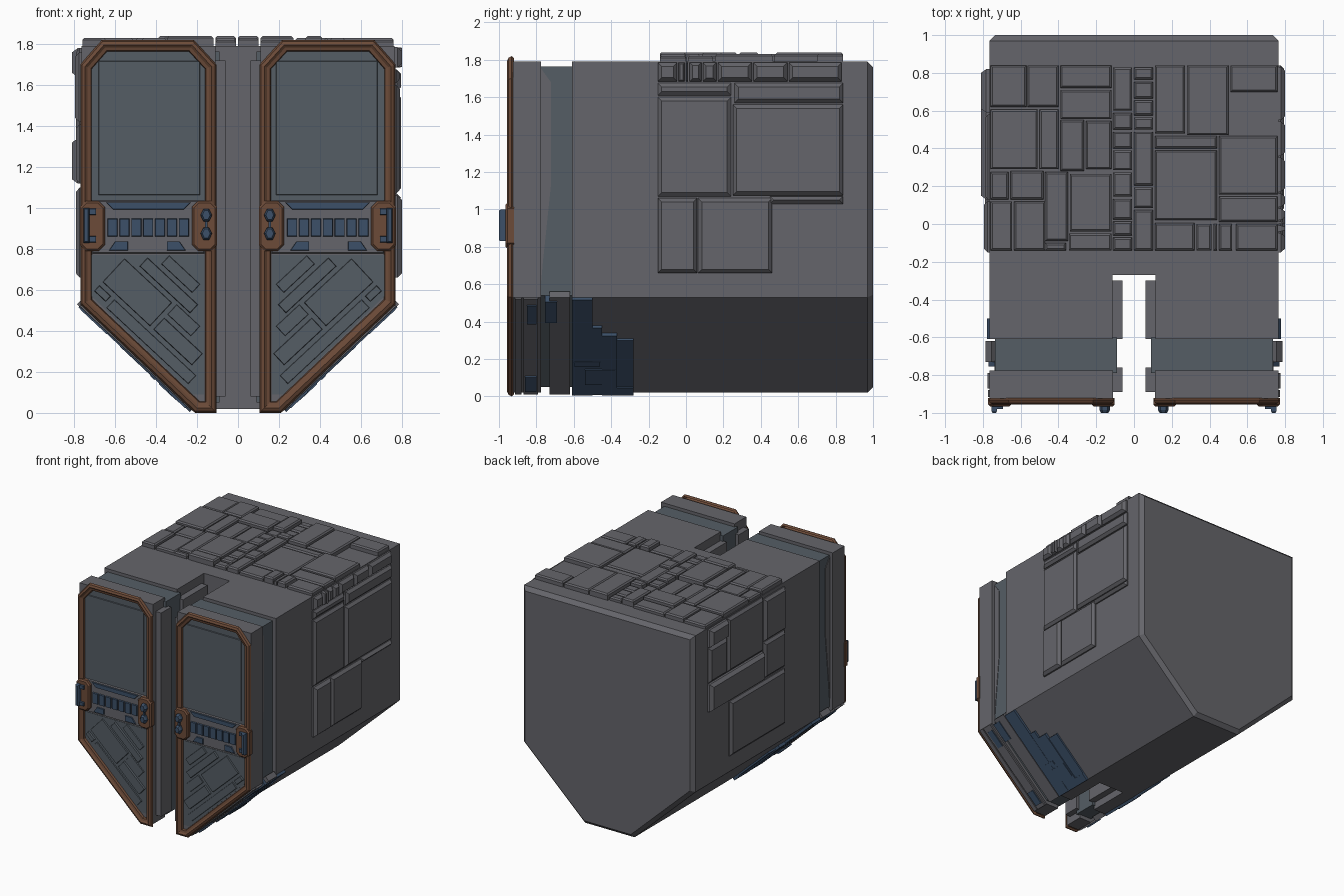
import bpy, bmesh, random
from mathutils import Vector

random.seed(4)


def material(name, r, g, b):
    m = bpy.data.materials.new(name)
    m.diffuse_color = (r, g, b, 1)
    return m


GREY = material("hull_grey", .13, .13, .145)
BLUE = material("dark_blue", .045, .08, .14)
BRONZE = material("bronze", .15, .07, .04)
SLATE = material("slate_panel", .09, .11, .13)


def inset(poly, d):
    """Offset a convex counter-clockwise polygon inwards by d."""
    pts = [Vector(p) for p in poly]
    out = []
    for i, p in enumerate(pts):
        e1 = (p - pts[i - 1]).normalized()
        e2 = (pts[(i + 1) % len(pts)] - p).normalized()
        n1, n2 = Vector((-e1.y, e1.x)), Vector((-e2.y, e2.x))
        out.append(p + (n1 + n2) * d / (1 + n1.dot(n2)))
    return out


def rect(a0, a1, b0, b1):
    return [(a0, b0), (a1, b0), (a1, b1), (a0, b1)]


AXES = {'x': lambda a, b, h: (h, a, b), 'y': lambda a, b, h: (a, h, b), 'z': lambda a, b, h: (a, b, h)}


def build(name, solids, mat=GREY, mirror=False, axis='y', caps=True):
    """Each solid is (profile, [(inset, height), ...]) swept along the axis."""
    bm = bmesh.new()
    for profile, levels in solids:
        loops = [[bm.verts.new(AXES[axis](p[0], p[1], h)) for p in inset(profile, d)] for d, h in levels]
        n = len(profile)
        for lo, hi in zip(loops, loops[1:]):
            for i in range(n):
                bm.faces.new((lo[i], lo[(i + 1) % n], hi[(i + 1) % n], hi[i]))
        if caps:
            bm.faces.new(loops[0])
            bm.faces.new(loops[-1])
    bmesh.ops.recalc_face_normals(bm, faces=bm.faces)
    me = bpy.data.meshes.new(name)
    bm.to_mesh(me)
    bm.free()
    me.materials.append(mat)
    ob = bpy.data.objects.new(name, me)
    bpy.context.collection.objects.link(ob)
    if mirror:
        ob.modifiers.new("mirror", 'MIRROR')
    return ob


# Main hull with the front slot cut out
hull_section = [(-.22, .02), (.22, .02), (.765, .53), (.765, 1.79), (-.765, 1.79), (-.765, .53)]
hull = build("hull", [(hull_section, [(0, -.61), (0, .97), (.03, 1)])])
cutter = build("slot_cutter", [(rect(-.115, .115, -.5, 2.5), [(0, -1.2), (0, -.27)])])
cutter.hide_render = True
cutter.hide_viewport = True
cut = hull.modifiers.new("slot", 'BOOLEAN')
cut.operation = 'DIFFERENCE'
cut.solver = 'EXACT'
cut.object = cutter

# Twin front pods: recessed neck, front block, inner wall plates
pod = [(.11, .02), (.22, .02), (.765, .53), (.765, 1.79), (.11, 1.79)]
neck = [(.09, .05), (.22, .05), (.735, .54), (.735, 1.765), (.09, 1.765)]
build("pod_neck", [(neck, [(0, -.79), (0, -.6)])], SLATE, True)
build("pod_block", [(pod, [(0, -.925), (0, -.775)])], GREY, True)
build("neck_collar", [([(-.78, .55), (-.765, .72), (-.722, 1.13), (-.722, 1.68), (-.78, 1.76)][::-1],
                       [(0, .7), (0, .739)])], GREY, True, 'x')
build("inner_wall_plate", [(rect(-.61, -.30, .08, 1.72), [(0, .125), (0, .062)]),
                           (rect(-.89, -.76, .08, 1.72), [(0, .125), (0, .062)])], GREY, True, 'x')

# Bronze door frame
door = [(.105, 0), (.21, 0), (.77, .53), (.77, 1.70), (.665, 1.82), (.215, 1.82), (.105, 1.70)]
build("door_frame", [(door, [(.012, -.92), (0, -.932), (.008, -.948), (.024, -.956), (.036, -.946),
                             (.052, -.942), (.058, -.92)])], BRONZE, True, caps=False)

# Upper window, middle band and lower panel of each door
window = [(.16, 1.04), (.715, 1.04), (.715, 1.68), (.645, 1.765), (.235, 1.765), (.16, 1.68)]
build("window", [(window, [(0, -.92), (0, -.928)]),
                 (rect(.183, .685, 1.06, 1.72), [(0, -.92), (.006, -.934)])], SLATE, True)
build("door_band", [(rect(.16, .715, .775, 1.04), [(0, -.92), (.008, -.935)])], GREY, True)
build("lower_panel", [([(.165, .09), (.22, .09), (.715, .57), (.715, .77), (.165, .77)],
                       [(0, -.92), (0, -.928)])], SLATE, True)

# Blue inlays on the band
inlays = [(rect(.238 + i * .058, .291 + i * .058, .86, .95), [(0, -.92), (.004, -.948)]) for i in range(7)]
inlays += [([(.265, .99), (.61, .99), (.65, 1.03), (.225, 1.03)], [(0, -.92), (.004, -.944)]),
           ([(.25, .79), (.35, .79), (.35, .84), (.285, .84)], [(0, -.92), (.004, -.944)]),
           ([(.535, .79), (.635, .79), (.6, .84), (.535, .84)], [(0, -.92), (.004, -.944)])]
build("band_inlays", inlays, BLUE, True)


# Diagonal strips on the lower panel, laid out along and across the slope
def diagonal(u0, u1, v0, v1):
    return [(.22 + .73 * u - .68 * v, .09 + .68 * u + .73 * v) for u, v in rect(u0, u1, v0, v1)]


strips = [(.05, .60, .02, .08, .01), (.62, .70, .04, .08, .02), (.10, .36, .10, .18, .02), (.38, .70, .10, .26, .014),
          (.20, .36, .20, .27, .01), (.28, .62, .28, .34, .02), (.34, .55, .36, .42, .012)]
build("panel_strips", [(diagonal(*s[:4]), [(0, -.92), (.004, -.93 - s[4] * .6)]) for s in strips], SLATE, True)


# Bronze latch brackets with blue clamps
def chamfered(x0, x1, z0, z1, c):
    return [(x0 + c, z0), (x1 - c, z0), (x1, z0 + c), (x1, z1 - c), (x1 - c, z1), (x0 + c, z1), (x0, z1 - c), (x0, z0 + c)]


build("latch_brackets", [(chamfered(a, b, .79, 1.035, .03), [(0, -.92), (0, -.955), (.01, -.965)])
                         for a, b in ((.102, .225), (.65, .772))], BRONZE, True)
clamps = [([(x - .028, z), (x - .014, z - .03), (x + .014, z - .03), (x + .028, z), (x + .014, z + .03),
            (x - .014, z + .03)], [(0, -.95), (0, -.985), (.008, -1)]) for x, z in ((.155, .965), (.155, .875))]
clamps += [(rect(.148, .162, .87, .97), [(0, -.95), (0, -.98)]),
           (rect(.725, .755, .83, 1.0), [(0, -.95), (0, -.99), (.006, -1)]),
           (rect(.69, .73, .965, 1.0), [(0, -.95), (.004, -.98)]),
           (rect(.69, .73, .83, .865), [(0, -.95), (.004, -.98)])]
build("latch_clamps", clamps, BLUE, True)


# Stepped slabs on the sloped underside
def slab(y0, y1, z0, z1, t):
    n = Vector((.687, -.727))
    a, b = (Vector((.22 + (z - .02) / .51 * .545, z)) for z in (z0, z1))
    return ([a + n * t, b + n * t, b - n * .03, a - n * .03], [(0, y0), (0, y1)])


build("underside_slabs", [slab(-.61, -.50, .02, .53, .02), slab(-.50, -.45, .02, .38, .018),
                          slab(-.45, -.37, .02, .34, .022), slab(-.37, -.28, .06, .31, .014),
                          slab(-.37, -.28, .02, .06, .022), slab(-.60, -.46, .18, .20, .026),
                          slab(-.54, -.38, .08, .16, .026), slab(-.755, -.69, .41, .52, .022),
                          slab(-.86, -.80, .04, .12, .024), slab(-.85, -.80, .40, .50, .022)], BLUE, True)
build("underside_bands", [slab(-.73, -.62, .02, .54, .014), slab(-.87, -.79, .02, .53, .014),
                          slab(-.915, -.88, .02, .53, .012)], GREY, True)


# Armour plates on the roof
def roof(rects):
    return [(rect(*r), [(0, 1.78), (0, z := random.choice((1.81, 1.82, 1.83))), (.01, z + .01)]) for r in rects]


left = [(-.76, -.57, .62, .84), (-.565, -.4, .62, .84), (-.39, -.12, .72, .84), (-.39, -.12, .555, .71),
        (-.76, -.51, .29, .605), (-.5, -.4, .29, .605), (-.39, -.265, .28, .55), (-.255, -.12, .29, .545),
        (-.76, -.665, .13, .275), (-.655, -.48, .13, .28), (-.47, -.35, -.09, .275), (-.34, -.12, -.04, .265),
        (-.76, -.645, -.14, .12), (-.635, -.47, -.14, .12), (-.47, -.36, -.14, -.1), (-.345, -.12, -.14, -.05)]
right = [(.11, .27, .48, .84), (.28, .5, .47, .84), (.51, .76, .7, .84), (.11, .44, .4, .465),
         (.11, .44, .02, .39), (.45, .76, .155, .465), (.45, .76, .01, .145), (.11, .32, -.14, .005),
         (.33, .41, -.14, .0), (.42, .44, -.14, .0), (.45, .52, -.14, .0), (.54, .76, -.14, .0)]
spine = []
for x0, x1, ys in ((-.11, -.01, (-.14, -.06, .025, .145, .285, .4, .5, .6, .84)),
                   (0, .1, (-.14, .085, .205, .5, .575, .665, .765, .84))):
    spine += [(x0, x1, a, b - .012) for a, b in zip(ys, ys[1:])]
build("roof_plates_left", roof(left), axis='z')
build("roof_plates_right", roof(right), axis='z')
build("roof_spine_plates", roof(spine), axis='z')

# Armour plates on the side walls: (y0, y1, z0, z1, thickness)
ys = (-.15, -.04, .0, .02, .09, .17, .36, .55, .84)
right_side = [(a, b - .008, 1.685, 1.785, .035) for a, b in zip(ys, ys[1:])]
right_side += [(-.15, .24, 1.61, 1.675, .025), (.26, .84, 1.57, 1.675, .03), (-.15, .24, 1.07, 1.6, .025),
               (.25, .84, 1.075, 1.56, .03), (.45, .84, 1.03, 1.07, .03), (-.15, .06, .66, 1.06, .035),
               (.065, .46, .66, 1.06, .03)]
left_side = [(.59, .82, 1.35, 1.63, .025), (.59, .82, 1.64, 1.78, .045), (.13, .58, 1.35, 1.78, .025),
             (-.15, .12, 1.42, 1.76, .03), (.13, .82, 1.12, 1.34, .045), (-.15, .12, 1.12, 1.41, .025),
             (-.15, .55, .66, 1.1, .025)]
for name, plates, s in (("side_plates_right", right_side, 1), ("side_plates_left", left_side, -1)):
    build(name, [(rect(*p[:4]), [(0, s * .755), (0, s * (.76 + p[4] * .5)), (min(.02, (p[1] - p[0]) / 4), s * (.765 + p[4]))])
                 for p in plates], axis='x')
